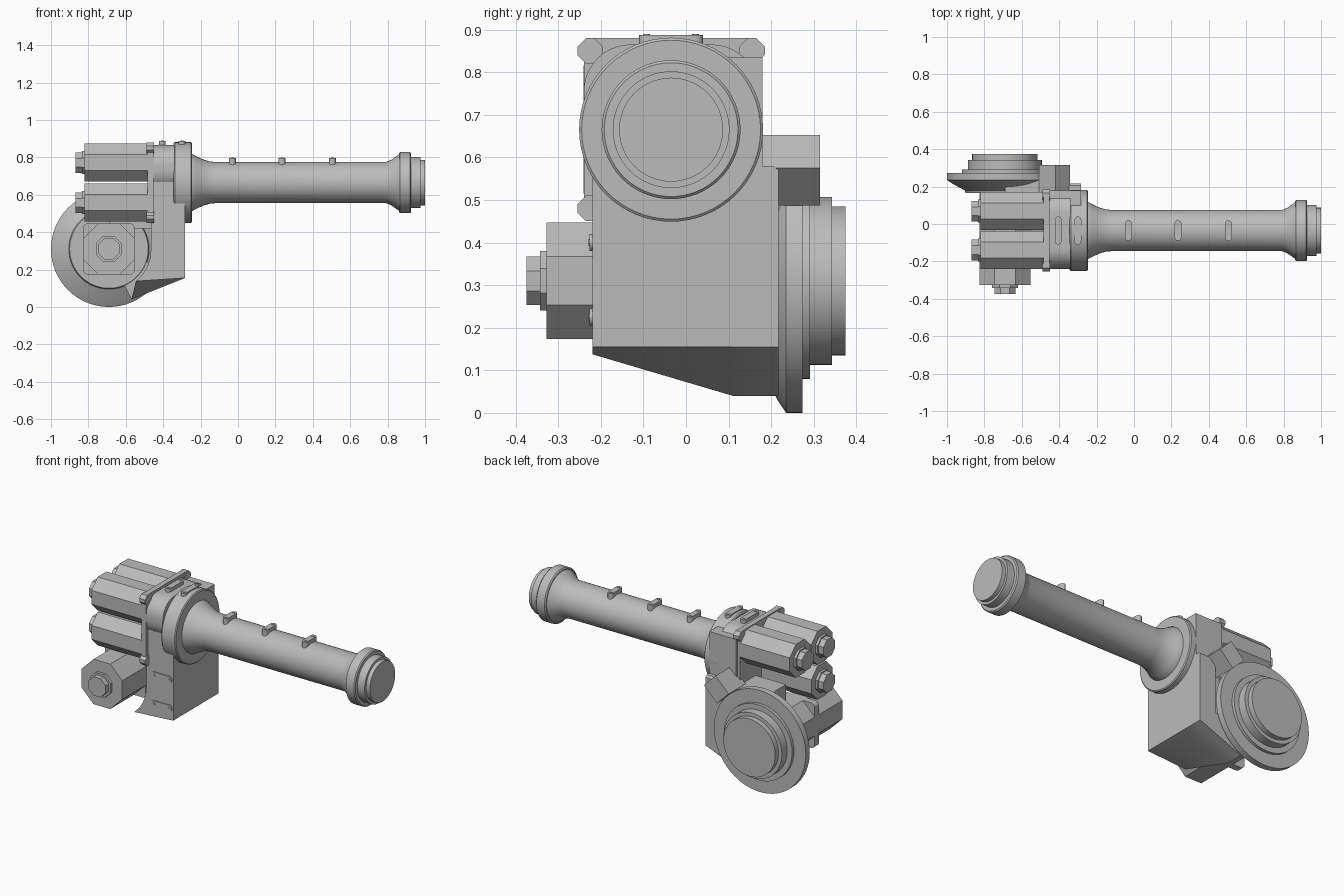
import bpy, bmesh, math
from math import sin, cos, radians, pi

cube = bpy.data.objects.get("Cube")
if cube:
    bpy.data.objects.remove(cube, do_unlink=True)

grey = bpy.data.materials.new("plain_grey")
grey.use_nodes = True
grey.diffuse_color = (0.5, 0.5, 0.5, 1)
grey.node_tree.nodes["Principled BSDF"].inputs["Base Color"].default_value = (0.5, 0.5, 0.5, 1)


def place(axis, t, u, v):
    """Point at depth t along the axis, (u, v) across it."""
    return {"x": (t, u, v), "y": (u, t, v), "z": (u, v, t)}[axis]


def loft(name, axis, sections):
    """Skin a list of (depth, outline) sections and cap both ends."""
    bm = bmesh.new()
    rings = [[bm.verts.new(place(axis, t, u, v)) for u, v in pts] for t, pts in sections]
    n = len(rings[0])
    for a, b in zip(rings, rings[1:]):
        for i in range(n):
            j = (i + 1) % n
            bm.faces.new((a[i], a[j], b[j], b[i]))
    bm.faces.new(rings[0])
    bm.faces.new(rings[-1])
    bmesh.ops.recalc_face_normals(bm, faces=bm.faces)
    mesh = bpy.data.meshes.new(name)
    bm.to_mesh(mesh)
    bm.free()
    mesh.materials.append(grey)
    obj = bpy.data.objects.new(name, mesh)
    bpy.context.collection.objects.link(obj)
    bpy.ops.object.select_all(action="DESELECT")
    obj.select_set(True)
    bpy.context.view_layer.objects.active = obj
    bpy.ops.object.shade_smooth_by_angle(angle=radians(30))
    return obj


def prism(name, axis, a, b, pts):
    return loft(name, axis, [(a, pts), (b, pts)])


def circle(u, v, r, n=64):
    return [(u + r * cos(2 * pi * i / n), v + r * sin(2 * pi * i / n)) for i in range(n)]


def lathe(name, axis, u, v, profile):
    return loft(name, axis, [(t, circle(u, v, r)) for t, r in profile])


def rect(u0, u1, v0, v1):
    return [(u0, v0), (u1, v0), (u1, v1), (u0, v1)]


def rounded(u0, u1, v0, v1, r, steps=6):
    """Rectangle with rounded corners; one step gives a chamfer."""
    corners = [(u1 - r, v1 - r), (u0 + r, v1 - r), (u0 + r, v0 + r), (u1 - r, v0 + r)]
    return [(cu + r * cos(a), cv + r * sin(a))
            for k, (cu, cv) in enumerate(corners)
            for a in [pi / 2 * (k + i / steps) for i in range(steps + 1)]]


def octagon(u, v, h):
    return rounded(u - h, u + h, v - h, v + h, h * 0.586, 1)


AY, AZ = -0.035, 0.665      # arm axis
DX, DZ = -0.69, 0.31        # disc axis

# Long arm with a flared root and a stepped end cap
flare = [(-0.25 + 0.13 * t, 0.155 - 0.045 * sin(t * pi / 2)) for t in (0, 0.25, 0.5, 0.75, 1)]
lathe("arm_tube", "x", AY, AZ, [(-0.3, 0.155)] + flare + [(0.79, 0.11), (0.82, 0.122), (0.86, 0.15), (0.88, 0.15)])
lathe("arm_end_cap", "x", AY, AZ, [(0.86, 0.155), (0.866, 0.163), (0.92, 0.163), (0.926, 0.157),
      (0.926, 0.137), (0.975, 0.137), (0.975, 0.122), (1.0, 0.122)])
lathe("arm_flange", "x", AY, AZ, [(-0.345, 0.21), (-0.338, 0.216), (-0.252, 0.216), (-0.247, 0.21)])

# Central housing, hollowed on its left edge around the front motor
arc = [(DX + 0.225 * cos(radians(a)), DZ + 0.225 * sin(radians(a))) for a in (0, -12, -25, -37, -50)]
top = [(-0.283, 0.155), (-0.283, 0.71), (-0.465, 0.71)]
loft("lower_housing", "y", [(-0.22, top + arc),
     (0.11, top + arc[:-1] + [(-0.57, 0.04)]),
     (0.18, top + arc[:-1] + [(-0.57, 0.04)])])
prism("housing_back_shoulder", "y", 0.0, 0.18, rect(-0.465, -0.283, 0.6, 0.835))
prism("housing_side_plate", "x", -0.39, -0.283,
      [(0.17, 0.155), (0.217, 0.155), (0.217, 0.57), (0.205, 0.58), (0.17, 0.58)])
prism("housing_foot", "y", 0.17, 0.217,
      [(-0.283, 0.155), (-0.283, 0.24), (-0.5, 0.24), (-0.63, 0.16), (-0.57, 0.04)])
prism("neck", "x", -0.455, -0.34, rounded(-0.24, 0.17, 0.62, 0.865, 0.11, 10))

# Motor mounting plate with corner lugs
prism("motor_plate", "x", -0.484, -0.452, rounded(-0.24, 0.17, 0.46, 0.87, 0.04, 1))
for sy in (-1, 1):
    for sz in (-1, 1):
        y, z = AY + sy * 0.19, AZ + sz * 0.185
        prism("plate_lug", "x", -0.488, -0.448, rounded(y - 0.03, y + 0.03, z - 0.03, z + 0.03, 0.02, 1))
prism("plate_top_rail", "x", -0.484, -0.452, rounded(-0.255, 0.185, 0.82, 0.88, 0.03, 1))

# Three side motors
for sy, sz in ((-1, 1), (1, 1), (-1, -1)):
    y, z = AY + sy * 0.104, AZ + sz * 0.107
    prism("side_motor", "x", -0.82, -0.48, octagon(y, z, 0.102))
    prism("side_motor_collar", "x", -0.835, -0.82, octagon(y, z, 0.062))
    prism("side_motor_cap", "x", -0.87, -0.835, octagon(y, z, 0.055))

# Front motor
prism("front_motor", "y", -0.327, 0.17, octagon(DX, DZ, 0.137))
prism("front_motor_flange", "y", -0.1, -0.06, rounded(DX - 0.137, DX + 0.137, DZ - 0.137, DZ + 0.137, 0.025))
prism("front_motor_collar", "y", -0.343, -0.327, octagon(DX, DZ, 0.07))
prism("front_motor_cap", "y", -0.375, -0.343, octagon(DX, DZ, 0.057))

# Stepped disc at the back
lathe("back_disc", "y", DX, DZ, [(0.165, 0.21), (0.18, 0.215), (0.215, 0.28), (0.235, 0.31), (0.273, 0.31),
      (0.273, 0.23), (0.291, 0.23), (0.291, 0.197), (0.343, 0.197), (0.343, 0.175), (0.375, 0.175)])
prism("disc_bracket", "y", 0.02, 0.24, rect(-0.69, -0.46, 0.42, 0.56))

# Tilted block beside the disc
c, w, h = cos(pi / 4), 0.062, 0.055
prism("tilted_block", "y", 0.15, 0.315,
      [(-0.425 + c * (a * w - b * h), 0.57 + c * (a * w + b * h))
       for a, b in ((-1, -1), (1, -1), (1, 1), (-1, 1))])


# Pill shaped clips on the arm, the flange and the neck
def clip(x, half, z0, z1):
    prism("top_clip", "z", z0, z1, rounded(x - 0.018, x + 0.018, AY - half, AY + half, 0.018))
    for s in (-1, 1):
        prism("clip_screw", "z", z1, z1 + 0.003, circle(x, AY + s * (half - 0.018), 0.008, 12))


for x in (-0.03, 0.235, 0.505):
    clip(x, 0.055, 0.74, 0.797)
for x in (-0.405, -0.3):
    clip(x, 0.075, 0.84, 0.887)

# Clips on the front face of the housing
for z in (0.4, 0.225):
    prism("front_clip", "y", -0.226, -0.2, rounded(-0.43, -0.29, z - 0.02, z + 0.02, 0.02))
    for x in (-0.41, -0.31):
        prism("front_clip_screw", "y", -0.229, -0.226, circle(x, z, 0.008, 12))
